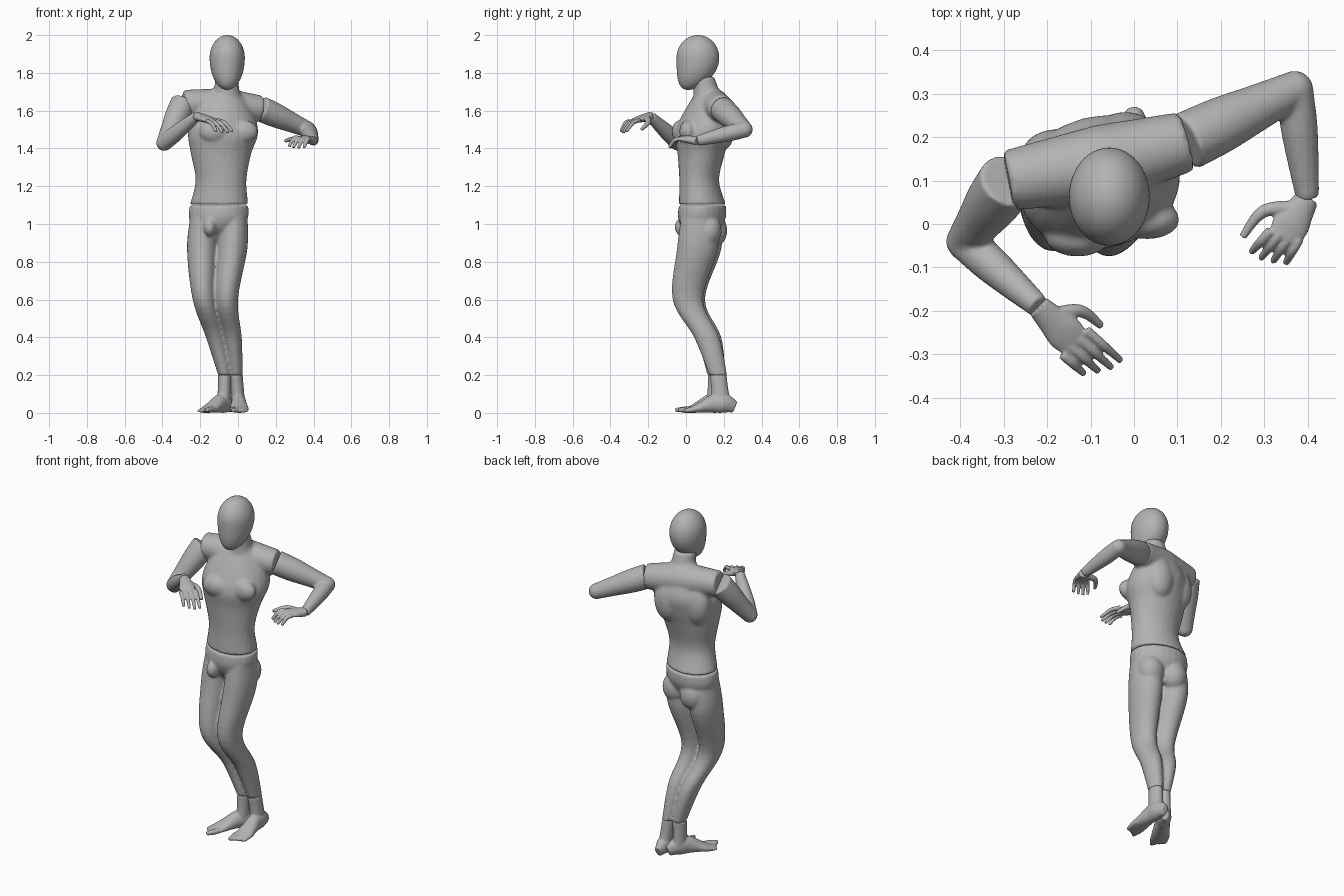
import bpy
import bmesh
from math import cos, sin, pi, radians
from mathutils import Vector, Matrix

if "Cube" in bpy.data.objects:
    bpy.data.objects.remove(bpy.data.objects["Cube"])

grey = bpy.data.materials.new("mannequin grey")
grey.use_nodes = True
grey.diffuse_color = (.45, .45, .45, 1)
grey.node_tree.nodes["Principled BSDF"].inputs["Base Color"].default_value = grey.diffuse_color


def spline(rows, steps=6):
    """Smooth curve through rows of numbers."""
    padded = [rows[0], *rows, rows[-1]]
    curve = []
    for before, start, end, after in zip(padded, padded[1:], padded[2:], padded[3:]):
        for step in range(steps):
            t = step / steps
            ease_in, ease_out = t * (1 - t) ** 2, t * t * (1 - t)
            blend = t * t * (3 - 2 * t)
            curve.append([s + (e - s) * blend + (e - b) / 2 * ease_in - (a - s) / 2 * ease_out
                          for b, s, e, a in zip(before, start, end, after)])
    return curve + [rows[-1]]


def span(start, end, count):
    """Evenly spaced points from start to end."""
    return [Vector(start).lerp(Vector(end), i / (count - 1)) for i in range(count)]


def no_twist(height):
    return 0


def body_twist(height):
    """The chest turns one way and the hips the other."""
    return radians(max(-15, min(14, 72 * (height - 1.1) - 15)))


def tube(bm, points, widths, depths=None, side=None, twist=no_twist, sides=24):
    """Loft ellipses along points: level rings, or rings across the path when side is given."""
    rows = spline([(*p, w, d) for p, w, d in zip(points, widths, depths or widths)])
    centres = [Vector(row[:3]) for row in rows]
    angles = [2 * pi * k / sides for k in range(sides)]
    rings = []
    for i, centre in enumerate(centres):
        if side is None:
            turn = twist(centre.z)
            across, up = Vector((cos(turn), sin(turn), 0)), Vector((-sin(turn), cos(turn), 0))
        else:
            along = (centres[min(i + 1, len(rows) - 1)] - centres[max(i - 1, 0)]).normalized()
            across = Vector(side)
            across = (across - along * across.dot(along)).normalized()
            up = along.cross(across)
        width, depth = rows[i][3:]
        rings.append([bm.verts.new(centre + across * width * cos(a) + up * depth * sin(a)) for a in angles])
    for low, high in zip(rings, rings[1:]):
        for k in range(sides):
            bm.faces.new((low[k], low[k - 1], high[k - 1], high[k]))
    bm.faces.new(rings[0])
    bm.faces.new(rings[-1])


def ball(bm, centre, radii):
    placing = Matrix.Translation(centre) @ Matrix.Diagonal((*radii, 1))
    return bmesh.ops.create_uvsphere(bm, u_segments=48, v_segments=32, radius=1, matrix=placing)["verts"]


def finish(bm, name, voxel=None, smooth=4):
    """Make one object, fused into a single skin when a voxel size is given."""
    bmesh.ops.recalc_face_normals(bm, faces=bm.faces)
    for face in bm.faces:
        face.smooth = True
    mesh = bpy.data.meshes.new(name)
    bm.to_mesh(mesh)
    bm.free()
    mesh.materials.append(grey)
    obj = bpy.data.objects.new(name, mesh)
    bpy.context.collection.objects.link(obj)
    if voxel:
        fuse = obj.modifiers.new("fuse", 'REMESH')
        fuse.mode = 'VOXEL'
        fuse.voxel_size = voxel
        fuse.use_smooth_shade = True
        relax = obj.modifiers.new("relax", 'SMOOTH')
        relax.iterations = smooth


# Joints shared by neighbouring parts
right_shoulder, right_elbow, right_wrist = (-.29, .1, 1.64), (-.39, -.04, 1.43), (-.22, -.19, 1.57)
left_shoulder, left_elbow, left_wrist = (.12, .19, 1.61), (.37, .31, 1.5), (.4, .06, 1.44)
right_ankle, left_ankle = (-.07, .16, .2), (-.01, .17, .2)

# Head: an egg whose lower half is longer and leans forward to the chin
bm = bmesh.new()
crown, brow, chin = 2, 1.88, 1.71
for vert in ball(bm, (-.057, .063, brow), (.093, .113, crown - brow)):
    drop = max(0, (brow - vert.co.z) / (crown - brow))
    if drop:
        vert.co.z = brow - drop * (brow - chin)
        vert.co.y -= .05 * drop ** 2
finish(bm, "head")

# Torso with neck, shoulders, chest and shoulder blades
bm = bmesh.new()
torso_path = [(-.1, .087, 1.102), (-.09, .07, 1.23), (-.09, .08, 1.37),
              (-.08, .09, 1.47), (-.08, .11, 1.56), (-.07, .12, 1.68)]
torso_widths = [.157, .135, .16, .187, .175, .1]
tube(bm, torso_path, torso_widths, [.78 * w for w in torso_widths], twist=body_twist)
tube(bm, span((-.06, .13, 1.62), (-.06, .09, 1.78), 3), (.1, .07, .06))
for shoulder in (right_shoulder, left_shoulder):
    tube(bm, span((-.07, .14, 1.63), shoulder, 3), (.09, .08, .07), side=(0, 1, 0))
for side in (-1, 1):
    lean = Vector((.08, .02, 0)) * side
    ball(bm, Vector((-.05, -.01, 1.49)) + lean, (.075, .045, .06))
    ball(bm, Vector((-.1, .175, 1.51)) + lean, (.08, .063, .12))
finish(bm, "torso", .009, 5)

# Hips and legs
bm = bmesh.new()
hip_widths = [.157, .16, .13, .06]
tube(bm, span((-.1, .087, 1.098), (-.11, .08, .92), 4), hip_widths, [.78 * w for w in hip_widths],
     twist=body_twist)
for side in (-1, 1):
    ball(bm, Vector((-.085, .137, .965)) + Vector((.067, -.015, 0)) * side, (.073, .066, .085))
ball(bm, (-.15, -.015, .985), (.034, .045, .05))
leg_widths = [.07, .08, .06, .05, .035]
right_leg = [(-.18, .09, 1.05), (-.19, .08, .87), (-.18, .02, .6), (-.12, .12, .4), right_ankle]
left_leg = [(-.02, .07, 1.05), (-.03, .06, .87), (-.06, .01, .6), (-.03, .11, .4), left_ankle]
for leg in (right_leg, left_leg):
    tube(bm, leg, leg_widths, [1.35 * w for w in leg_widths])
finish(bm, "hips_and_legs", .008)


# Feet: a sole resting on the ground, an ankle and five toes
def foot(name, ankle, heel, toe, big_toe_side):
    bm = bmesh.new()
    heel, toe = Vector(heel), Vector(toe)
    along = toe - heel
    across = Vector((-along.y, along.x, 0)).normalized() * big_toe_side
    lift = Vector((0, 0, 1))
    heights = (.03, .05, .05, .035, .02, .01)
    sole = [p + lift * h for p, h in zip(span(heel, heel + along * .9, len(heights)), heights)]
    tube(bm, sole, (.02, .04, .04, .045, .05, .04), heights, across)
    tube(bm, span(ankle, heel + along * .24 + lift * .05, 3), (.035, .035, .035), (.045, .045, .05))
    for k in range(5):
        radius = .015 if k == 0 else .011
        tip = heel + along * (1 - .035 * k) + across * (.036 - .018 * k)
        tube(bm, span(tip - along * .25 + lift * .02, tip + lift * radius, 3),
             (radius, radius, radius * .7), side=across, sides=12)
    finish(bm, name, .005, 3)


foot("right_foot", right_ankle, (-.035, .22, 0), (-.2, -.035, 0), 1)
foot("left_foot", left_ankle, (0, .26, 0), (.01, -.04, 0), -1)


# Arms: two tapered segments meeting in a rounded elbow
def arm(name, shoulder, elbow, wrist):
    bm = bmesh.new()
    bend = .043
    tube(bm, span(shoulder, elbow, 4), (.068, .064, .053, bend), side=(0, 0, 1))
    tube(bm, span(elbow, wrist, 4), (bend, bend, .036, .027), side=(0, 0, 1))
    ball(bm, elbow, (bend, bend, bend))
    finish(bm, name, .007)


arm("right_arm", right_shoulder, right_elbow, right_wrist)
arm("left_arm", left_shoulder, left_elbow, left_wrist)


# Hands: palm, four arched fingers blended from index to little finger, and a thumb
def hand(name, wrist, index, little, thumb):
    bm = bmesh.new()
    index, little, thumb = [[Vector(p) for p in finger] for finger in (index, little, thumb)]
    wrist, knuckles = Vector(wrist), index[0].lerp(little[0], .5)
    across = index[0] - little[0]
    tube(bm, span(wrist, wrist.lerp(knuckles, 1.1), 4), (.027, .035, .043, .036),
         (.024, .021, .017, .008), across)
    for k, reach in enumerate((1, 1.1, 1.08, 1)):
        base, tip = [a.lerp(b, k / 3) for a, b in zip(index, little)]
        tip = base.lerp(tip, reach)
        middle = base.lerp(tip, .5) + Vector((0, 0, .015))
        tube(bm, (base, middle, tip), (.012, .011, .008), side=across, sides=12)
    tube(bm, (wrist.lerp(knuckles, .3), *thumb), (.02, .015, .009), side=(0, 0, 1), sides=12)
    finish(bm, name, .004, 2)


hand("right_hand", right_wrist, [(-.11, -.245, 1.55), (-.03, -.315, 1.49)],
     [(-.165, -.3, 1.545), (-.115, -.345, 1.49)], [(-.125, -.2, 1.54), (-.075, -.235, 1.5)])
hand("left_hand", left_wrist, [(.315, -.015, 1.46), (.27, -.065, 1.41)],
     [(.38, -.035, 1.45), (.35, -.09, 1.405)], [(.3, .03, 1.45), (.25, -.03, 1.44)])
